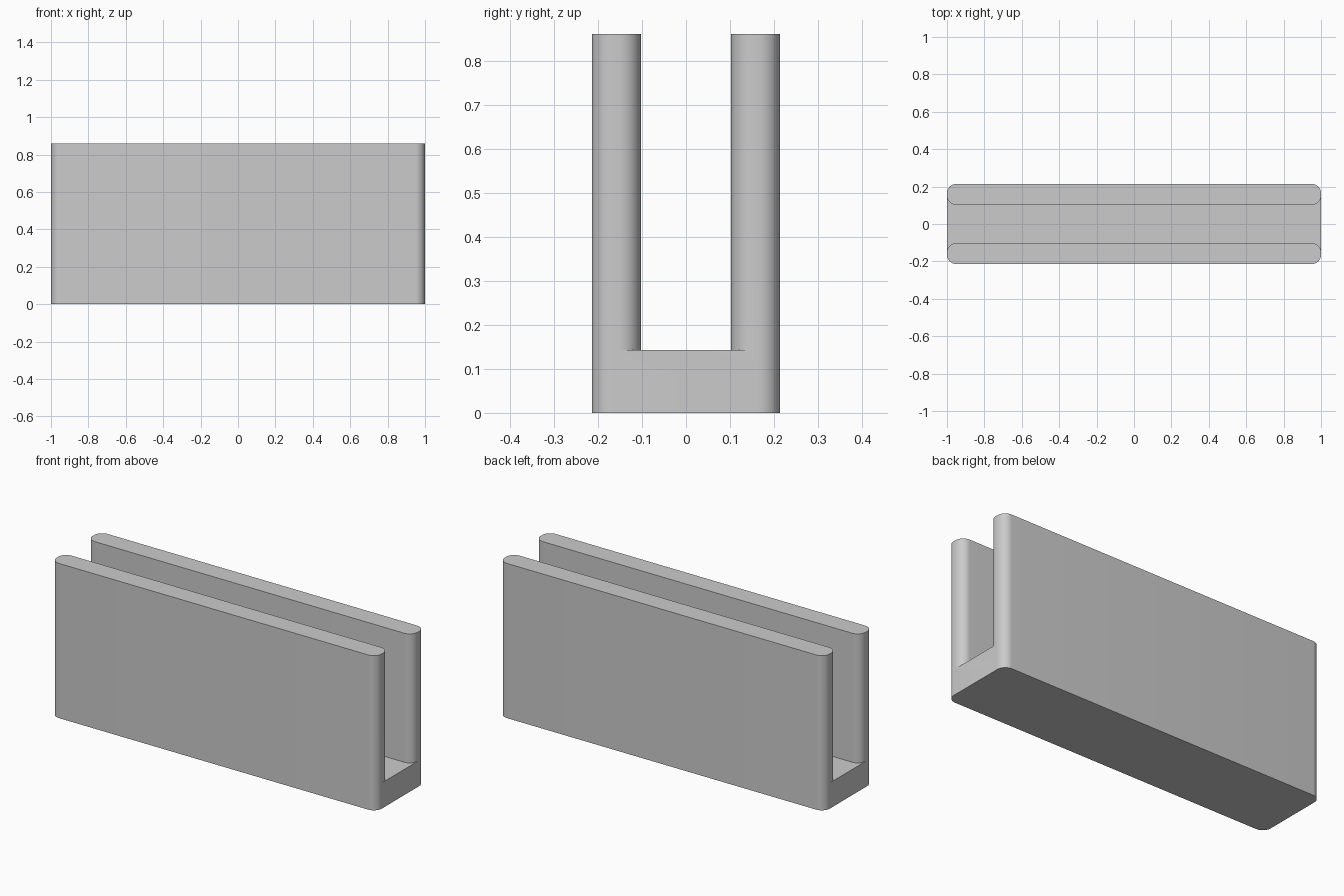
import bpy, bmesh, math

old = bpy.data.objects.get("Cube")
if old:
    bpy.data.objects.remove(old, do_unlink=True)

HALF, OUTER, INNER = 1.0, 0.214, 0.102   # half length, outer and inner wall faces
FLOOR, TOP, R = 0.143, 0.86, 0.05        # heights and corner radius
STEPS = 12

grey = bpy.data.materials.new("plain grey")
grey.use_nodes = True
colour = (0.6, 0.6, 0.6, 1)
grey.diffuse_color = colour
grey.node_tree.nodes["Principled BSDF"].inputs["Base Color"].default_value = colour


def edge_chain(face, inward):
    """Plan outline of one long wall face with its two rounded ends, from -x to +x."""
    right = []
    for i in range(STEPS + 1):
        a = math.pi / 2 * (1 - i / STEPS)
        right.append((HALF - R + R * math.cos(a), face + inward * R * (1 - math.sin(a))))
    return [(-x, y) for x, y in reversed(right)] + right


bm = bmesh.new()


def row(points, z):
    return [bm.verts.new((x, y, z)) for x, y in points]


def strip(a, b):
    for i in range(len(a) - 1):
        bm.faces.new((a[i], a[i + 1], b[i + 1], b[i]))


bottoms, floors = [], []
for side in (-1, 1):
    outer = [(x, side * y) for x, y in edge_chain(OUTER, -1)]
    inner = [(x, side * y) for x, y in edge_chain(INNER, 1)]

    # Outer wall face from the ground to the rim, inner face from the floor
    o_low, o_top = row(outer, 0), row(outer, TOP)
    o_mid = row(outer, FLOOR)
    i_low, i_top = row(inner, FLOOR), row(inner, TOP)
    strip(o_low, o_mid)
    strip(o_mid, o_top)
    strip(i_low, i_top)

    # Flat wall ends and rim
    for e in (0, -1):
        bm.faces.new((o_mid[e], i_low[e], i_top[e], o_top[e]))
    bm.faces.new(o_top + i_top[::-1])
    bottoms.append((o_low, o_mid))
    floors.append(i_low)

# Slot floor, underside and the ends of the base
bm.faces.new(floors[0] + floors[1][::-1])
(low_a, mid_a), (low_b, mid_b) = bottoms
bm.faces.new(low_a + low_b[::-1])
for e in (0, -1):
    bm.faces.new((low_a[e], low_b[e], mid_b[e], floors[1][e], floors[0][e], mid_a[e]))

bmesh.ops.recalc_face_normals(bm, faces=bm.faces)
mesh = bpy.data.meshes.new("slotted_holder")
bm.to_mesh(mesh)
bm.free()
mesh.materials.append(grey)

holder = bpy.data.objects.new("slotted_holder", mesh)
bpy.context.collection.objects.link(holder)
bpy.context.view_layer.objects.active = holder
holder.select_set(True)
bpy.ops.object.shade_smooth_by_angle(angle=math.radians(30))
